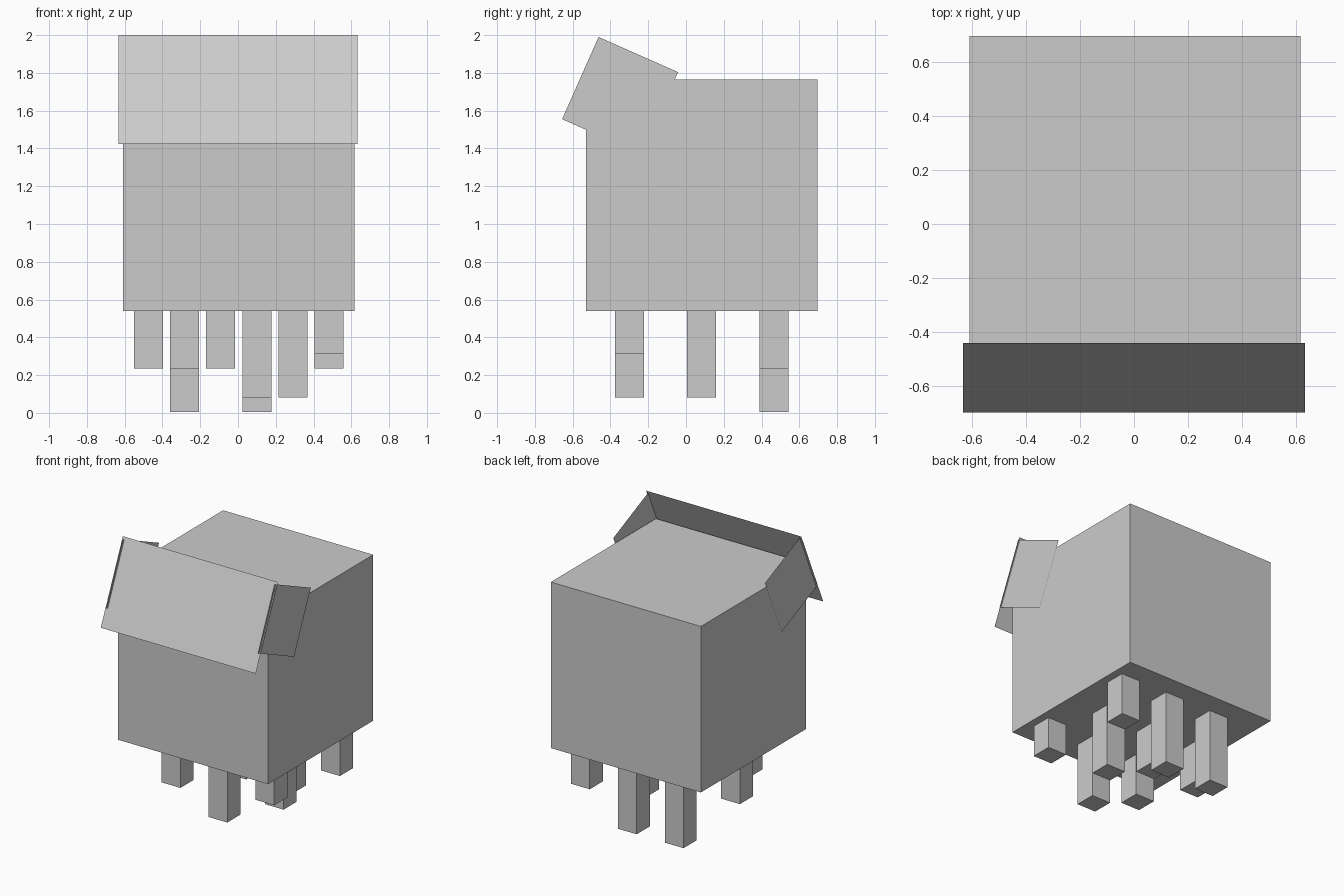
import bpy
import bmesh
from mathutils import Vector

if "Cube" in bpy.data.objects:
    bpy.data.objects.remove(bpy.data.objects["Cube"])

U = 1.224 / 16            # modelling unit: the body is 16 units wide
CX, CY = 0.004, 0.083     # body centre
BASE = 0.54               # underside of the body


def new_object(name, bm):
    mesh = bpy.data.meshes.new(name)
    bm.to_mesh(mesh)
    bm.free()
    obj = bpy.data.objects.new(name, mesh)
    bpy.context.collection.objects.link(obj)
    return obj


def box(name, centre, size):
    bm = bmesh.new()
    bmesh.ops.create_cube(bm, size=1)
    bmesh.ops.scale(bm, vec=size, verts=bm.verts)
    bmesh.ops.translate(bm, vec=centre, verts=bm.verts)
    return new_object(name, bm)


def plate(name, corners, facing):
    """Single-sided flat sheet whose normal points along 'facing'."""
    bm = bmesh.new()
    face = bm.faces.new([bm.verts.new(c) for c in corners])
    face.normal_update()
    if face.normal.dot(Vector(facing)) < 0:
        face.normal_flip()
    return new_object(name, bm)


# Cube body
box("body", (CX, CY, BASE + 8 * U), (16 * U, 16 * U, 16 * U))

# Three staggered rows of legs, front to back, each starting 1 unit inside the body
rows = [
    (-5, (-3.75, 1.25, 6.25), (4, 6, 3)),
    (0, (-6.25, -1.25, 3.75), (4, 4, 6)),
    (5, (-3.75, 1.25, 6.25), (7, 7, 4)),
]
for r, (y, xs, lengths) in enumerate(rows):
    for c, (x, length) in enumerate(zip(xs, lengths)):
        low, high = BASE - length * U, BASE + U
        box(f"leg_{r}_{c}", (CX + x * U, CY + y * U, (low + high) / 2),
            (2 * U, 2 * U, high - low))

# Tilted visor: front sheet, with normals pointing inward
W = 0.632
plate("visor_front",
      [(-W, -0.439, 2.0), (W, -0.439, 2.0), (W, -0.696, 1.423), (-W, -0.696, 1.423)],
      (0, 1, 0))

# Visor side sheets lying just outside the body
profile = [(-0.463, 1.99), (-0.042, 1.804), (-0.237, 1.369), (-0.656, 1.555)]
for side, label in ((-1, "left"), (1, "right")):
    x = CX + side * (8 * U + 0.007)
    plate(f"visor_{label}", [(x, y, z) for y, z in profile], (-side, 0, 0))
